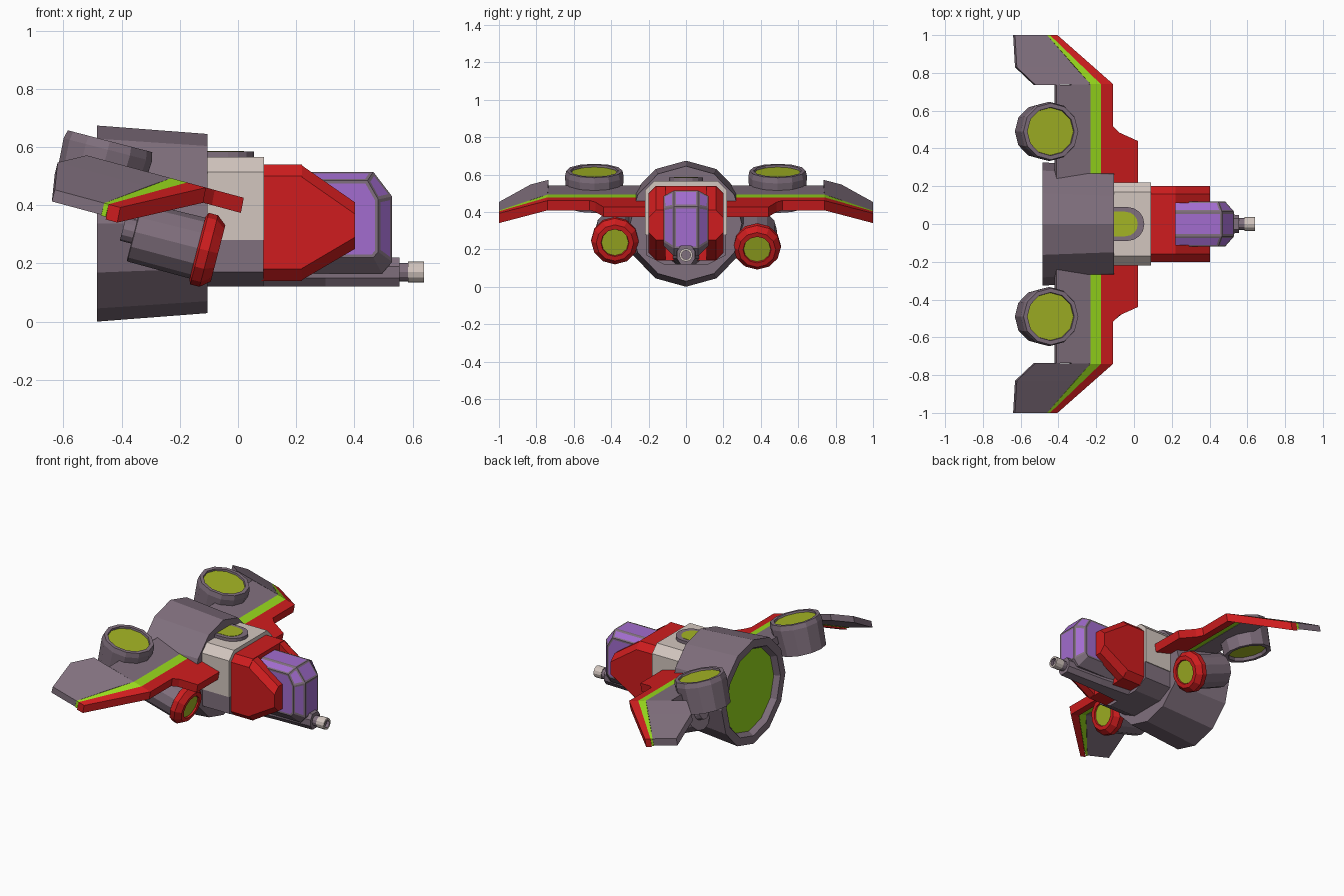
import bpy, bmesh, math
from mathutils import Vector

if "Cube" in bpy.data.objects:
    bpy.data.objects.remove(bpy.data.objects["Cube"])


def material(name, rgb):
    m = bpy.data.materials.new(name)
    m.diffuse_color = (*rgb, 1)
    m.use_nodes = True
    m.node_tree.nodes["Principled BSDF"].inputs["Base Color"].default_value = m.diffuse_color
    return m


GRAY = material("mauve gray", (.216, .160, .205))
RED = material("red", (.62, .012, .013))
CREAM = material("cream", (.65, .565, .52))
PURPLE = material("canopy purple", (.36, .150, .62))
OLIVE = material("lens olive", (.37, .46, .018))
LIME = material("lime", (.31, .69, .012))


def finish(name, bm, mats):
    bmesh.ops.recalc_face_normals(bm, faces=bm.faces)
    me = bpy.data.meshes.new(name)
    bm.to_mesh(me)
    bm.free()
    for m in mats:
        me.materials.append(m)
    ob = bpy.data.objects.new(name, me)
    bpy.context.collection.objects.link(ob)
    return ob


def loft_bm(sections):
    """Skin a list of matching closed sections and cap both ends."""
    bm = bmesh.new()
    rings = [[bm.verts.new(p) for p in s] for s in sections]
    n = len(rings[0])
    for a, b in zip(rings, rings[1:]):
        for i in range(n):
            j = (i + 1) % n
            bm.faces.new((a[i], a[j], b[j], b[i]))
    bm.faces.new(rings[0])
    bm.faces.new(rings[-1])
    return bm


def lathe(name, origin, axis, profile, mats, segs, n=12, sy=1):
    """Turn (t, r) profile about axis; segs = material per band, then start and end caps."""
    d, u = Vector(axis).normalized(), Vector((0, 1, 0))
    v = d.cross(u)
    ang = [2 * math.pi * i / n for i in range(n)]
    bm = loft_bm([[Vector(origin) + d * t + r * (u * math.cos(a) * sy + v * math.sin(a))
                   for a in ang] for t, r in profile])
    bands = (len(profile) - 1) * n
    for i, f in enumerate(bm.faces):
        f.material_index = segs[i // n] if i < bands else segs[len(profile) - 1 + i - bands]
    return finish(name, bm, mats)


def mirrored(x, half):
    """Section at x from (y, z) points of the +y half, bottom to top."""
    return [(x, y, z) for y, z in half] + [(x, -y, z) for y, z in reversed(half)]


# Main engine barrel with recessed rear exhaust
lathe("engine_barrel", (0, 0, .337), (1, 0, 0),
      [(-.45, .265), (-.485, .285), (-.485, .337), (-.105, .308)],
      [GRAY, LIME], [0, 0, 0, 1, 0], sy=.97)

# Mid body: cream above, gray belly
upper = [(.22, .28), (.22, .515), (.17, .565)]
lower = [(.12, .12), (.215, .17), (.215, .28)]
finish("mid_body", loft_bm([mirrored(-.13, upper), mirrored(.09, upper)]), [CREAM])
finish("belly", loft_bm([mirrored(-.13, lower), mirrored(.088, lower)]), [GRAY])

# Red nose block and side cheeks
nose = [(.16, .14), (.20, .18), (.20, .50), (.16, .54)]
finish("nose_block", loft_bm([mirrored(.08, nose), mirrored(.22, nose)]), [RED])
for s, side in ((1, "left"), (-1, "right")):
    secs = [[(x, s * y, z) for y, z in ((.11, lo), (.16, lo), (.2, lo + .04),
                                        (.2, hi - .04), (.16, hi), (.11, hi))]
            for x, lo, hi in ((.215, .14, .54), (.402, .25, .41))]
    finish("cheek_" + side, loft_bm(secs), [RED])

# Canopy: bevelled pod with framed panes
wide = [(.2, .165), (.495, .165), (.53, .205), (.53, .43), (.465, .515), (.2, .515)]
slim = [(.2, .22), (.465, .22), (.482, .24), (.482, .42), (.445, .485), (.2, .485)]
bm = loft_bm([[(x, y, z) for x, z in prof]
              for y, prof in ((-.12, slim), (-.065, wide), (.065, wide), (.12, slim))])
bmesh.ops.recalc_face_normals(bm, faces=bm.faces)
panes = list(bm.faces)
for f in panes:
    f.material_index = 0
bmesh.ops.inset_individual(bm, faces=panes, thickness=.011, use_even_offset=True)
for f in panes:
    f.material_index = int(f.calc_center_median().z > .23)
finish("canopy", bm, [GRAY, PURPLE])

# Chin gun
secs = [[(x, y, z) for y, z in ((-w * .6, .12), (w * .6, .12), (w, .15), (w, .19),
                                (w * .6, .22), (-w * .6, .22), (-w, .19), (-w, .15))]
        for x, w in ((.05, .09), (.3, .06), (.555, .048))]
finish("gun_housing", loft_bm(secs), [GRAY])
lathe("gun_barrel", (0, 0, .17), (1, 0, 0),
      [(.54, .032), (.585, .032), (.585, .036), (.64, .036), (.64, .024), (.62, .024)],
      [CREAM, GRAY], [1, 1, 0, 0, 1, 1, 1])


# Rounded dorsal intake with lens plate
def u_shape(r, cx, z):
    arc = [math.pi * (i / 8 - .5) for i in range(9)]
    return [(-.12, -r, z)] + [(cx + r * math.cos(a), r * math.sin(a), z) for a in arc] + [(-.12, r, z)]


finish("dorsal_intake", loft_bm([u_shape(.09, -.035, .5), u_shape(.09, -.035, .585)]), [GRAY])
finish("dorsal_lens", loft_bm([u_shape(.065, -.045, .58), u_shape(.065, -.045, .587)]), [OLIVE])


# Wings: pitched plates that droop outboard of the bend
def wing_z(x, y):
    return .485 - .27 * (x + .2) - .148 * max(0, y - .74) / .26


def wing_part(name, rows, thick, mat, s):
    """rows = (x_rear, y_rear, x_front, y_front) going outboard."""
    secs = []
    for xr, yr, xf, yf in rows:
        zr, zf = wing_z(xr, yr), wing_z(xf, yf)
        secs.append([(xr, s * yr, zr), (xf, s * yf, zf),
                     (xf - .01, s * yf, zf - thick), (xr - .01, s * yr, zr - thick)])
    finish(name, loft_bm(secs), [mat])


for s, side in ((1, "left"), (-1, "right")):
    wing_part("wing_panel_" + side,
              [(-.41, .22, -.23, .22), (-.41, .735, -.23, .74)], .045, GRAY, s)
    wing_part("wing_tip_" + side,
              [(-.52, .735, -.23, .74), (-.62, .83, -.312, .83), (-.63, 1, -.46, 1)],
              .04, GRAY, s)
    wing_part("wing_stripe_" + side,
              [(-.23, .22, -.175, .22), (-.23, .74, -.175, .74), (-.46, 1, -.445, 1)],
              .043, LIME, s)
    wing_part("wing_leading_edge_" + side,
              [(-.175, .2, .02, .2), (-.175, .44, .02, .44), (-.175, .485, -.08, .485),
               (-.175, .515, -.11, .515), (-.175, .74, -.11, .74), (-.445, 1, -.405, 1)],
              .052, RED, s)

    # Lift fan through the wing, lenses on both ends
    lathe("lift_fan_" + side, (-.44, s * .49, .62), (.25, 0, .968),
          [(-.175, .115), (-.195, .12), (-.195, .147), (-.03, .157), (0, .15),
           (0, .128), (-.012, .126)],
          [GRAY, OLIVE], [0, 0, 0, 0, 0, 0, 1, 1])

    # Under-wing pod; the left one pitches slightly further down
    tilt = math.radians(22 if s > 0 else 14.5)
    start, axis = (-.357, s * .38, .309), (math.cos(tilt), 0, -math.sin(tilt))
    lathe("pod_" + side, start, axis,
          [(-.04, .042), (0, .042), (0, .1), (.003, .105), (.235, .108)],
          [GRAY], [0] * 6)
    lathe("pod_ring_" + side, start, axis,
          [(.225, .112), (.232, .127), (.265, .127), (.298, .1), (.298, .075), (.288, .072)],
          [RED, OLIVE], [0, 0, 0, 0, 0, 0, 1])
